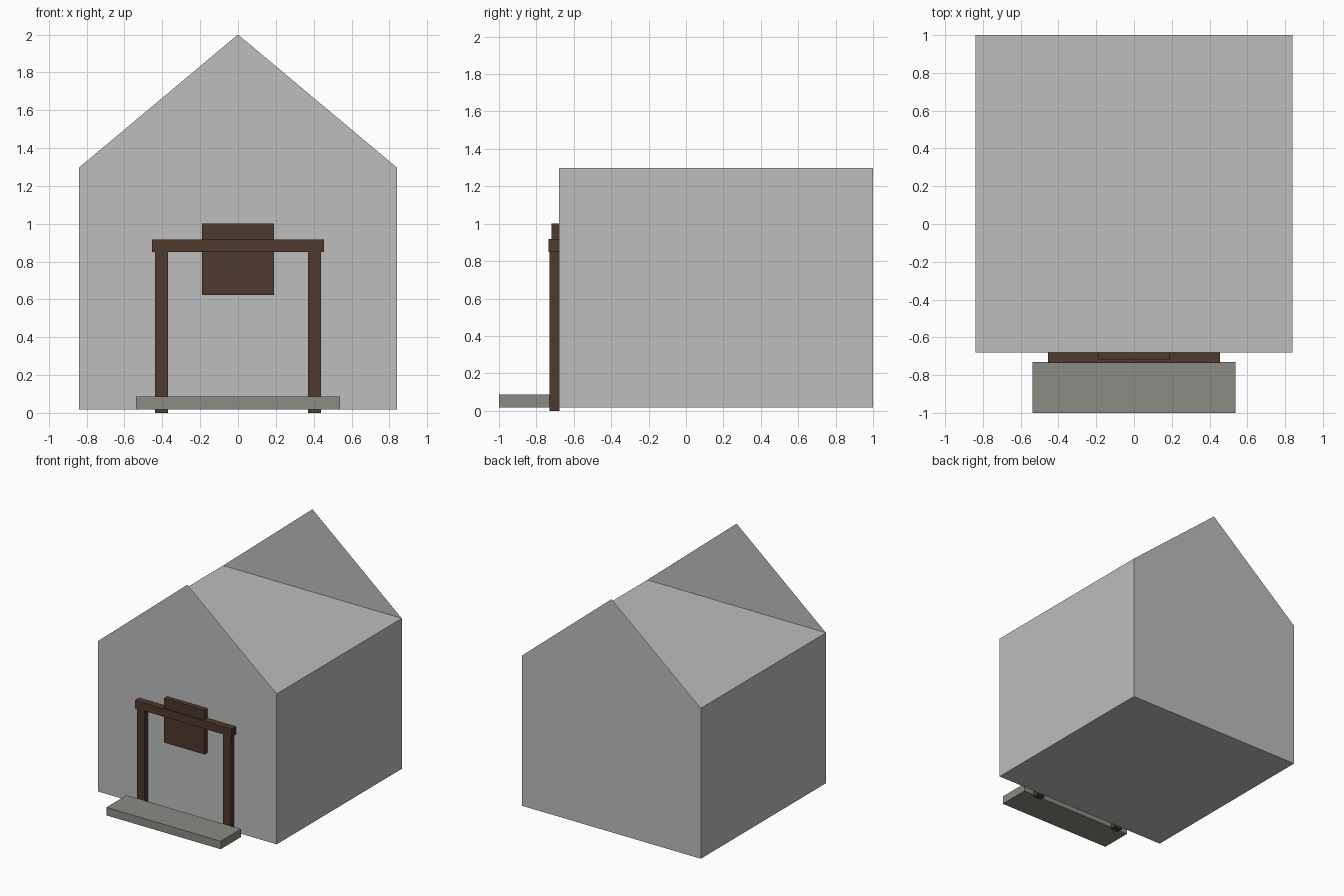
import bpy

if "Cube" in bpy.data.objects:
    bpy.data.objects.remove(bpy.data.objects["Cube"])


def material(name, rgb):
    m = bpy.data.materials.new(name)
    m.diffuse_color = (*rgb, 1.0)
    m.use_nodes = True
    m.node_tree.nodes["Principled BSDF"].inputs["Base Color"].default_value = m.diffuse_color
    return m


plaster = material("light grey", (0.508, 0.508, 0.508))
wood = material("dark brown wood", (0.076, 0.041, 0.026))
stone = material("grey stone", (0.254, 0.258, 0.231))


def mesh_object(name, verts, faces, mat):
    me = bpy.data.meshes.new(name)
    me.from_pydata(verts, [], faces)
    me.materials.append(mat)
    me.update()
    ob = bpy.data.objects.new(name, me)
    bpy.context.collection.objects.link(ob)
    return ob


def box(name, x, y, z, mat):
    verts = [(a, b, c) for a in x for b in y for c in z]
    faces = [(0, 1, 3, 2), (4, 6, 7, 5), (0, 4, 5, 1),
             (2, 3, 7, 6), (0, 2, 6, 4), (1, 5, 7, 3)]
    return mesh_object(name, verts, faces, mat)


W, FRONT, BACK, BASE, EAVE, PEAK = 0.84, -0.68, 1.0, 0.018, 1.297, 2.0

# House body with a flat top
box("house_walls", (-W, W), (FRONT, BACK), (BASE, EAVE), plaster)

# Paper-thin gables standing on the front and back walls
for name, y, face in (("front_gable", FRONT, (0, 1, 2)),
                      ("back_gable", BACK, (2, 1, 0))):
    mesh_object(name, [(-W, y, EAVE), (W, y, EAVE), (0, y, PEAK)], [face], plaster)

# Door frame: two posts and a lintel
for name, s in (("left_post", -1), ("right_post", 1)):
    box(name, sorted((s * 0.37, s * 0.44)), (-0.73, -0.677), (0.0, 0.85), wood)
box("lintel", (-0.455, 0.455), (-0.735, FRONT), (0.85, 0.917), wood)

# Hanging board behind the lintel
box("board", (-0.19, 0.19), (-0.72, FRONT), (0.623, 1.0), wood)

# Doorstep
box("doorstep", (-0.538, 0.538), (-1.0, -0.73), (0.018, 0.086), stone)
